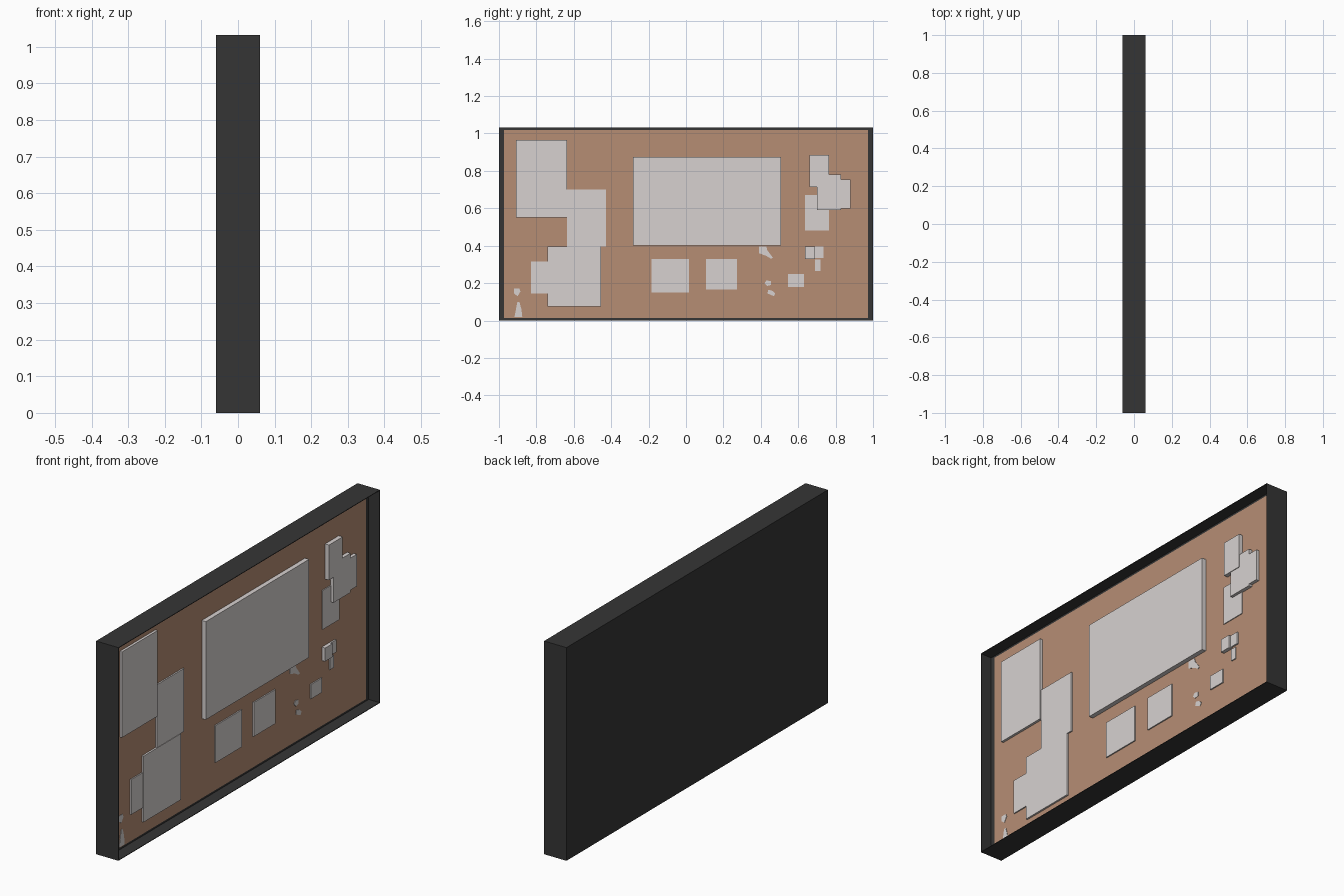
import bpy, bmesh


def material(name, rgb):
    m = bpy.data.materials.new(name)
    m.diffuse_color = (*rgb, 1)
    return m


DARK = material("dark frame", (0.036, 0.036, 0.036))
CORK = material("cork brown", (0.47, 0.27, 0.175))
PAPER = material("paper white", (0.68, 0.64, 0.63))

H = 1.032        # board height
FACE = 0.004     # x of the cork surface


def plate(name, outline, x0, x1, mat):
    """Extrude a (y, z) outline from x0 to x1."""
    bm = bmesh.new()
    face = bm.faces.new([bm.verts.new((x0, y, z)) for y, z in outline])
    out = bmesh.ops.extrude_face_region(bm, geom=[face])
    verts = [g for g in out["geom"] if isinstance(g, bmesh.types.BMVert)]
    bmesh.ops.translate(bm, verts=verts, vec=(x1 - x0, 0, 0))
    bmesh.ops.recalc_face_normals(bm, faces=bm.faces)
    me = bpy.data.meshes.new(name)
    bm.to_mesh(me)
    bm.free()
    me.materials.append(mat)
    ob = bpy.data.objects.new(name, me)
    bpy.context.collection.objects.link(ob)
    return ob


def rect(y0, y1, z0, z1):
    return [(y0, z0), (y1, z0), (y1, z1), (y0, z1)]


# Solid backing and the thin rim standing in front of it
T = 0.003
plate("backing", rect(-1, 1, 0, H), -0.06, FACE - 0.002, DARK)
for name, r in (("rim_left", rect(-1, -1 + T, 0, H)),
                ("rim_right", rect(1 - T, 1, 0, H)),
                ("rim_bottom", rect(-1 + T, 1 - T, 0, T)),
                ("rim_top", rect(-1 + T, 1 - T, H - T, H))):
    plate(name, r, FACE - 0.002, 0.06, DARK)

# Cork sheet, leaving a dark border
plate("cork_sheet", rect(-0.972, 0.972, 0.014, H - 0.014), FACE - 0.002, FACE, CORK)

# Pinned papers: y0, y1, z0, z1, front x
papers = [
    (-0.91, -0.637, 0.55, 0.965, 0.016),
    (-0.637, -0.427, 0.395, 0.70, 0.011),
    (-0.74, -0.455, 0.075, 0.395, 0.013),
    (-0.83, -0.74, 0.145, 0.315, 0.010),
    (-0.283, 0.507, 0.40, 0.875, 0.026),
    (-0.185, 0.016, 0.15, 0.33, 0.010),
    (0.107, 0.273, 0.165, 0.33, 0.010),
    (0.66, 0.765, 0.715, 0.885, 0.025),
    (0.70, 0.83, 0.59, 0.78, 0.022),
    (0.83, 0.88, 0.60, 0.755, 0.020),
    (0.635, 0.765, 0.48, 0.67, 0.008),
    (0.635, 0.69, 0.33, 0.395, 0.022),
    (0.69, 0.735, 0.335, 0.395, 0.012),
    (0.69, 0.72, 0.265, 0.325, 0.009),
    (0.545, 0.63, 0.18, 0.25, 0.010),
]
for i, (y0, y1, z0, z1, x) in enumerate(papers):
    plate(f"paper_{i + 1}", rect(y0, y1, z0, z1), FACE, x, PAPER)

# Small irregular scraps lying flat on the cork
scraps = [
    [(0.39, 0.36), (0.43, 0.345), (0.455, 0.33), (0.465, 0.335), (0.435, 0.375), (0.43, 0.395), (0.39, 0.395)],
    [(0.42, 0.20), (0.435, 0.185), (0.455, 0.19), (0.455, 0.21), (0.43, 0.215)],
    [(0.435, 0.145), (0.47, 0.13), (0.478, 0.145), (0.46, 0.16), (0.44, 0.165)],
    [(-0.92, 0.145), (-0.90, 0.13), (-0.885, 0.155), (-0.89, 0.17), (-0.92, 0.17)],
    [(-0.917, 0.018), (-0.875, 0.018), (-0.88, 0.06), (-0.89, 0.098), (-0.902, 0.098)],
]
for i, s in enumerate(scraps):
    plate(f"scrap_{i + 1}", s, FACE, FACE + 0.002, PAPER)
